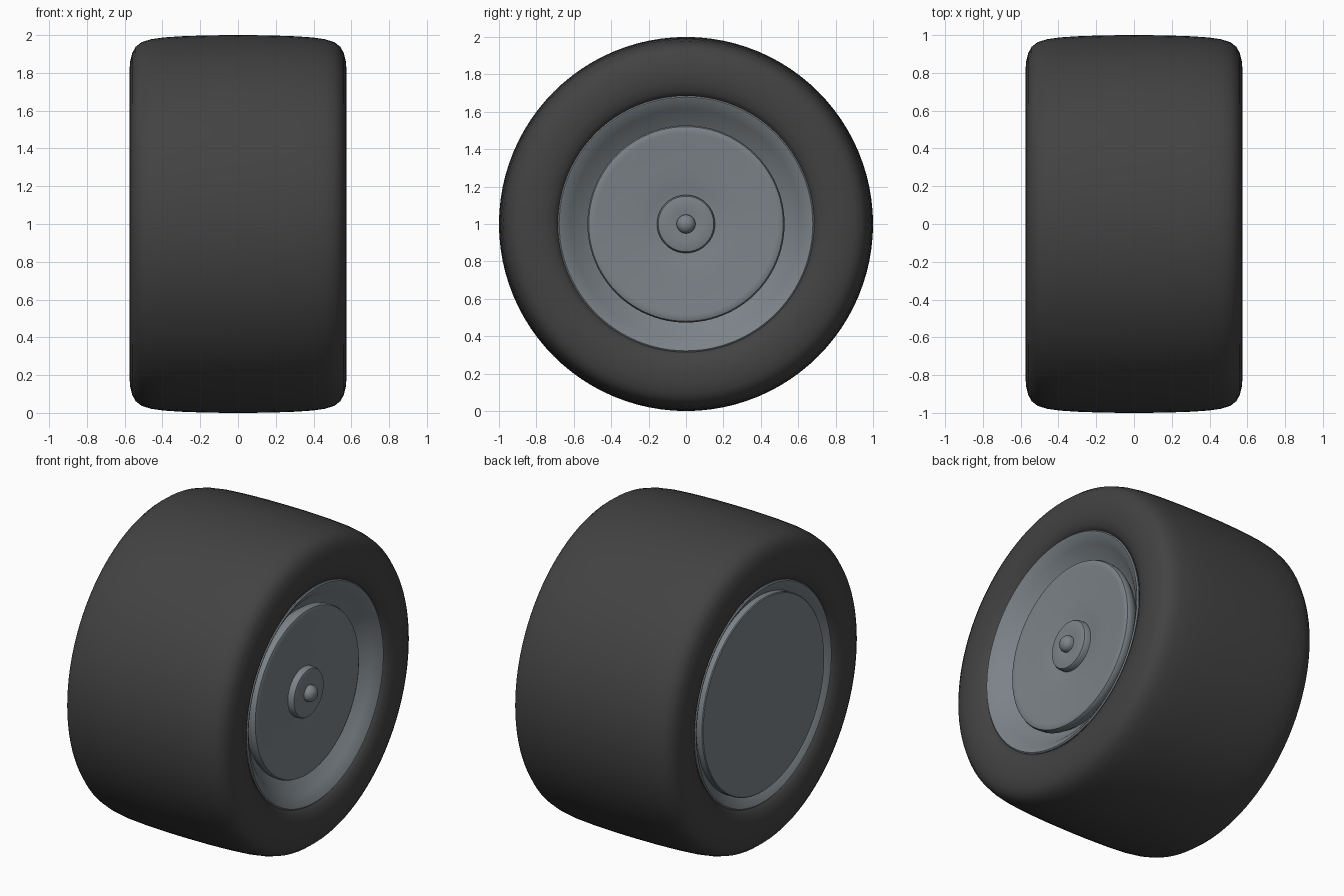
import bpy, bmesh, math

if "Cube" in bpy.data.objects:
    bpy.data.objects.remove(bpy.data.objects["Cube"])

SEG = 96


def material(name, rgb):
    m = bpy.data.materials.new(name)
    m.diffuse_color = (*rgb, 1)
    m.use_nodes = True
    m.node_tree.nodes["Principled BSDF"].inputs["Base Color"].default_value = m.diffuse_color
    return m


rubber = material("dark rubber", (0.055, 0.055, 0.055))
metal = material("grey metal", (0.20, 0.225, 0.245))


def lathe(name, profile, mat, closed=False, angle=35):
    """Revolve (x, radius) points around the wheel axle at z = 1."""
    bm = bmesh.new()
    rings = []
    for i in range(SEG):
        a = 2 * math.pi * i / SEG
        rings.append([bm.verts.new((x, r * math.cos(a), 1 + r * math.sin(a))) for x, r in profile])
    n = len(profile)
    for i in range(SEG):
        p, q = rings[i], rings[(i + 1) % SEG]
        for j in range(n if closed else n - 1):
            k = (j + 1) % n
            bm.faces.new((p[j], p[k], q[k], q[j]))
    bmesh.ops.remove_doubles(bm, verts=bm.verts, dist=1e-5)
    bmesh.ops.recalc_face_normals(bm, faces=bm.faces)
    me = bpy.data.meshes.new(name)
    bm.to_mesh(me)
    bm.free()
    me.materials.append(mat)
    ob = bpy.data.objects.new(name, me)
    bpy.context.collection.objects.link(ob)
    bpy.ops.object.select_all(action='DESELECT')
    ob.select_set(True)
    bpy.context.view_layer.objects.active = ob
    bpy.ops.object.shade_smooth_by_angle(angle=math.radians(angle))
    return ob


# Tyre: half profile from the bead to the tread, mirrored
half = [(0.49, 0.67), (0.535, 0.685), (0.555, 0.71), (0.57, 0.755), (0.575, 0.81),
        (0.571, 0.86), (0.56, 0.905), (0.542, 0.938), (0.51, 0.963), (0.46, 0.978),
        (0.39, 0.988), (0.28, 0.995), (0.14, 0.999)]
tyre = half + [(0, 1.0)] + [(-x, r) for x, r in reversed(half)]
lathe("tyre", tyre, rubber, closed=True)

# Outer rim: flange and sloping wall down to the groove behind the disc
lathe("outer_rim", [(0.47, 0.68), (0.54, 0.685), (0.546, 0.678), (0.542, 0.668), (0.505, 0.615),
                    (0.42, 0.53), (0.40, 0.48)], metal)

# Dished wheel disc with a rounded edge
lathe("wheel_disc", [(0.40, 0.50), (0.44, 0.525), (0.47, 0.527), (0.485, 0.52), (0.491, 0.505),
                     (0.49, 0.485), (0.484, 0.42), (0.478, 0.34), (0.473, 0.26), (0.466, 0.20),
                     (0.458, 0.155), (0.455, 0.0)], metal)

# Hub boss and centre nut
lathe("hub", [(0.44, 0.155), (0.485, 0.155), (0.497, 0.148), (0.502, 0.13), (0.502, 0.08),
              (0.498, 0.055), (0.497, 0.0)], metal)
lathe("centre_nut", [(0.48, 0.05), (0.515, 0.05), (0.527, 0.045), (0.54, 0.032),
                     (0.547, 0.016), (0.549, 0.0)], metal)

# Inner side: flange with a flat raised cap
lathe("inner_rim", [(-0.47, 0.68), (-0.54, 0.685), (-0.546, 0.678), (-0.542, 0.668),
                    (-0.505, 0.615), (-0.49, 0.60)], metal)
lathe("inner_cap", [(-0.46, 0.612), (-0.54, 0.612), (-0.545, 0.607), (-0.545, 0.0)], metal)
